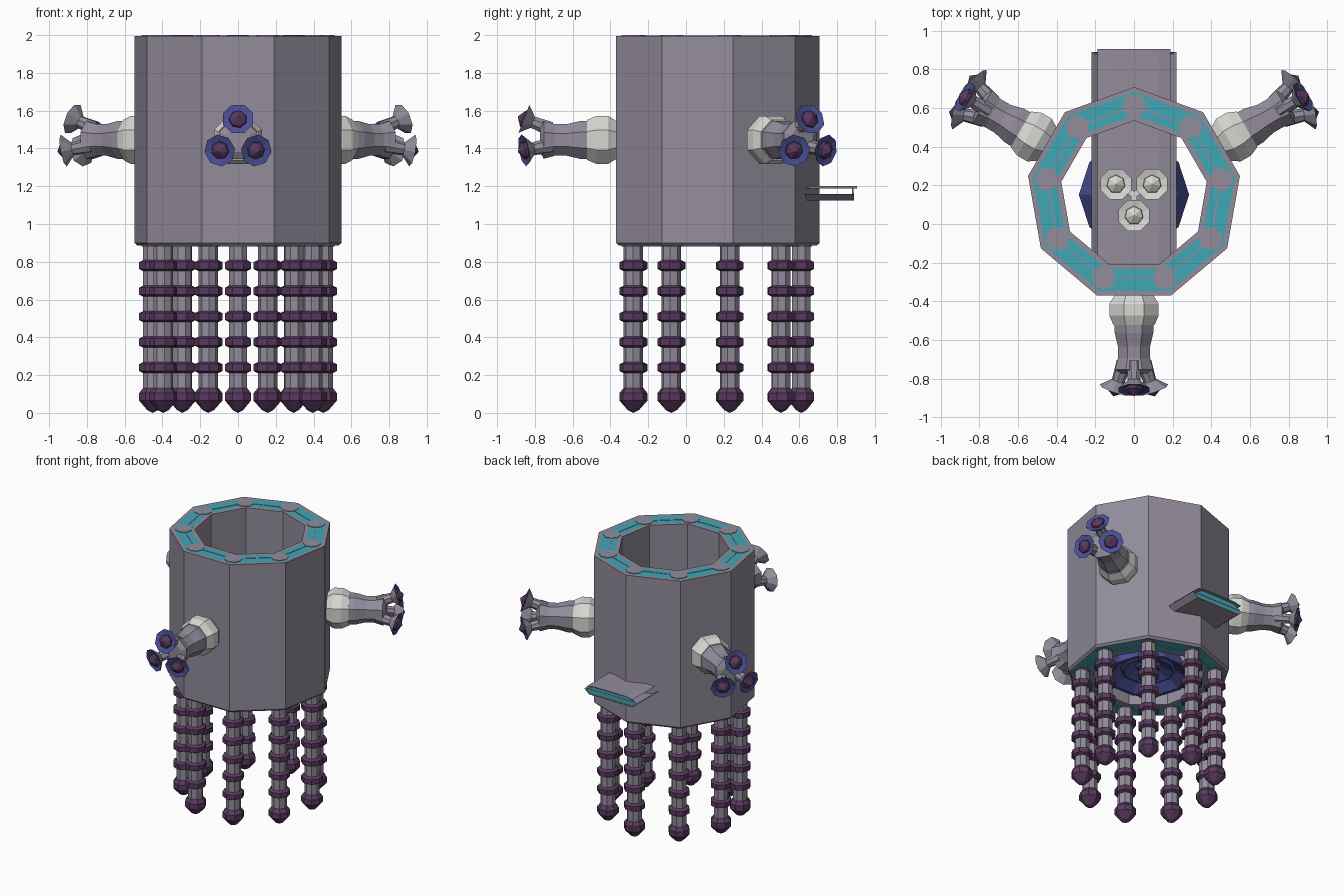
import bpy, bmesh, math
from mathutils import Matrix, Vector

if "Cube" in bpy.data.objects:
    bpy.data.objects.remove(bpy.data.objects["Cube"])

def mat(name, c):
    m = bpy.data.materials.new(name)
    m.diffuse_color = (*c, 1)
    m.use_nodes = True
    m.node_tree.nodes["Principled BSDF"].inputs["Base Color"].default_value = m.diffuse_color
    return m

GREY = mat("warm grey metal", (0.29, 0.265, 0.33))
TEAL = mat("teal inlay", (0.05, 0.39, 0.47))
WHITE = mat("pale joint", (0.68, 0.68, 0.65))
PURPLE = mat("dark purple", (0.10, 0.042, 0.115))
BLUE = mat("indigo", (0.07, 0.08, 0.31))
CY = 0.152          # the body axis is at x=0, y=CY
N = 9

def finish(name, bm, mats):
    bmesh.ops.recalc_face_normals(bm, faces=bm.faces)
    me = bpy.data.meshes.new(name)
    bm.to_mesh(me)
    bm.free()
    for m in mats:
        me.materials.append(m)
    ob = bpy.data.objects.new(name, me)
    bpy.context.collection.objects.link(ob)
    return ob

def lathe(name, prof, n, mats, M=Matrix(), phase=0.0, segs=None, closed=False):
    """Spin a (radius, height) profile about z; segs = material index per segment."""
    bm = bmesh.new()
    rings = []
    for r, z in prof:
        if r == 0:
            rings.append([bm.verts.new(M @ Vector((0, 0, z)))])
        else:
            rings.append([bm.verts.new(M @ Vector((r * math.cos(phase + 2 * math.pi * i / n),
                          r * math.sin(phase + 2 * math.pi * i / n), z))) for i in range(n)])
    count = len(prof) if closed else len(prof) - 1
    for s in range(count):
        a, b = rings[s], rings[(s + 1) % len(prof)]
        for i in range(n):
            j = (i + 1) % n
            vs = [a[i % len(a)], a[j % len(a)], b[j % len(b)], b[i % len(b)]]
            f = bm.faces.new(list(dict.fromkeys(vs)))
            f.material_index = segs[s] if segs else 0
    return finish(name, bm, mats)

def extrude_y(name, pts, y0, y1, m):
    """Extrude an (x, z) outline along y."""
    bm = bmesh.new()
    a = [bm.verts.new((x, y0, z)) for x, z in pts]
    b = [bm.verts.new((x, y1, z)) for x, z in pts]
    bm.faces.new(a)
    bm.faces.new(b[::-1])
    for i in range(len(pts)):
        j = (i + 1) % len(pts)
        bm.faces.new((a[i], a[j], b[j], b[i]))
    return finish(name, bm, [m])

def bar(name, p, q, w, h, m):
    """Flat horizontal bar from p to q."""
    p, q = Vector(p), Vector(q)
    d = q - p
    M = Matrix.Translation((p + q) / 2) @ Matrix.Rotation(math.atan2(d.y, d.x), 4, 'Z') \
        @ Matrix.Diagonal((d.length, w, h, 1))
    bm = bmesh.new()
    bmesh.ops.create_cube(bm, size=1, matrix=M)
    return finish(name, bm, [m])

AXIS = Matrix.Translation((0, CY, 0))
UP = math.pi / 2

# hollow nine-sided body with teal bands on both rims
body = [(0.54, 0.885), (0.556, 0.90), (0.556, 1.996), (0.53, 1.996), (0.41, 1.996),
        (0.382, 1.996), (0.382, 0.885), (0.41, 0.885), (0.53, 0.885)]
lathe("body_shell", body, N, [GREY, TEAL], AXIS, UP, [0, 0, 0, 1, 0, 0, 0, 1, 0], True)

# rim studs, seams and hanging legs
def rim(i, z):
    a = UP + 2 * math.pi * i / N
    return Vector((0.458 * math.cos(a), CY + 0.458 * math.sin(a), z))

ring_zs = [0.78, 0.645, 0.51, 0.375, 0.24]
for i in range(N):
    a = 2 * math.pi * i / N
    P = Matrix.Translation(rim(i, 0)) @ Matrix.Rotation(a, 4, 'Z')
    ph = math.pi / 8
    for z in (1.992, 0.881):
        lathe("rim_stud", [(0, z), (0.062, z), (0.062, z + 0.008), (0, z + 0.008)], 8, [GREY], P, ph)
        bar("rim_seam", rim(i, z + 0.004), rim(i + 1, z + 0.004), 0.008, 0.006, GREY)
    lathe("leg_rod", [(0, 0.1), (0.052, 0.1), (0.052, 0.89), (0, 0.89)], 8, [GREY], P, ph)
    for z in ring_zs:
        lathe("leg_ring", [(0.05, z - 0.03), (0.074, z - 0.018), (0.074, z + 0.018), (0.05, z + 0.03)],
              8, [PURPLE], P, ph, None, True)
    lathe("leg_foot", [(0, 0), (0.03, 0.015), (0.074, 0.065), (0.074, 0.105), (0.05, 0.135), (0, 0.135)],
          8, [PURPLE], P, ph)

# flared pod on a stem, with a nub in the cup
def pod(M, outer, cup, nub):
    lathe("pod_cup", [(0, 0), (0.042, 0), (0.034, 0.10), (0.086, 0.15), (0.045, 0.14), (0, 0.14)],
          8, [outer, cup], M, math.pi / 8, [0, 0, 0, 1, 1])
    lathe("pod_nub", [(0, 0.135), (0.05, 0.135), (0.046, 0.155), (0, 0.185)], 7, [nub], M, UP)

# three arms, each with a pale socket and three splayed pods
for deg in (-90, 30, 150):
    d = Vector((math.cos(math.radians(deg)), math.sin(math.radians(deg)), 0))
    up = Vector((0, 0, 1))
    R = Matrix((up.cross(d), up, d)).transposed().to_4x4()
    A = Matrix.Translation(Vector((0, CY, 1.445)) + d * 0.515) @ R
    lathe("arm_socket", [(0, 0), (0.105, 0), (0.138, 0.05), (0.138, 0.11), (0.115, 0.16), (0, 0.16)],
          8, [WHITE], A, math.pi / 8)
    lathe("arm_segment", [(0, 0.15), (0.11, 0.15), (0.108, 0.20), (0.09, 0.27), (0.09, 0.33),
                          (0.108, 0.39), (0.07, 0.41), (0, 0.41)], 8, [GREY], A, math.pi / 8)
    for k in (90, 210, 330):
        M = A @ Matrix.Rotation(math.radians(k), 4, 'Z') @ Matrix.Translation((0.058, 0, 0.355)) \
            @ Matrix.Rotation(math.radians(21), 4, 'Y')
        pod(M, GREY, BLUE, PURPLE)

# beam crossing the inside and sticking out at the back
extrude_y("beam_top_plate", [(-0.19, 1.188), (-0.13, 1.2), (0.13, 1.2), (0.19, 1.188),
                             (0.13, 1.194), (-0.13, 1.194)], -0.25, 0.905, GREY)
extrude_y("beam_lower_tray", [(-0.22, 1.158), (-0.18, 1.124), (0.18, 1.124), (0.22, 1.158),
                              (0.18, 1.13), (-0.18, 1.13)], -0.25, 0.89, GREY)
extrude_y("beam_end_panel", [(-0.18, 1.13), (-0.205, 1.158), (-0.14, 1.194), (0.14, 1.194),
                             (0.205, 1.158), (0.18, 1.13)], 0.88, 0.886, TEAL)
extrude_y("beam_panel_seam", [(-0.19, 1.158), (0.19, 1.158), (0.19, 1.164), (-0.19, 1.164)],
          0.884, 0.889, GREY)

# pale pod cluster standing on the beam
for k in (-90, 30, 150):
    a = math.radians(k)
    c = Vector((0.108 * math.cos(a), CY + 0.108 * math.sin(a), 1.195))
    pod(Matrix.Translation(c), WHITE, WHITE, WHITE)
    bar("pod_spoke", (0, CY, 1.23), (c.x, c.y, 1.23), 0.03, 0.03, WHITE)

# indigo dish under the beam, open downwards with stepped rings
lathe("under_dish", [(0, 1.124), (0.13, 1.124), (0.23, 1.03), (0.285, 0.90), (0.26, 0.90),
                     (0.19, 0.95), (0.17, 0.94), (0.09, 0.98), (0.07, 0.96), (0, 0.96)],
      10, [BLUE], AXIS, 0)
